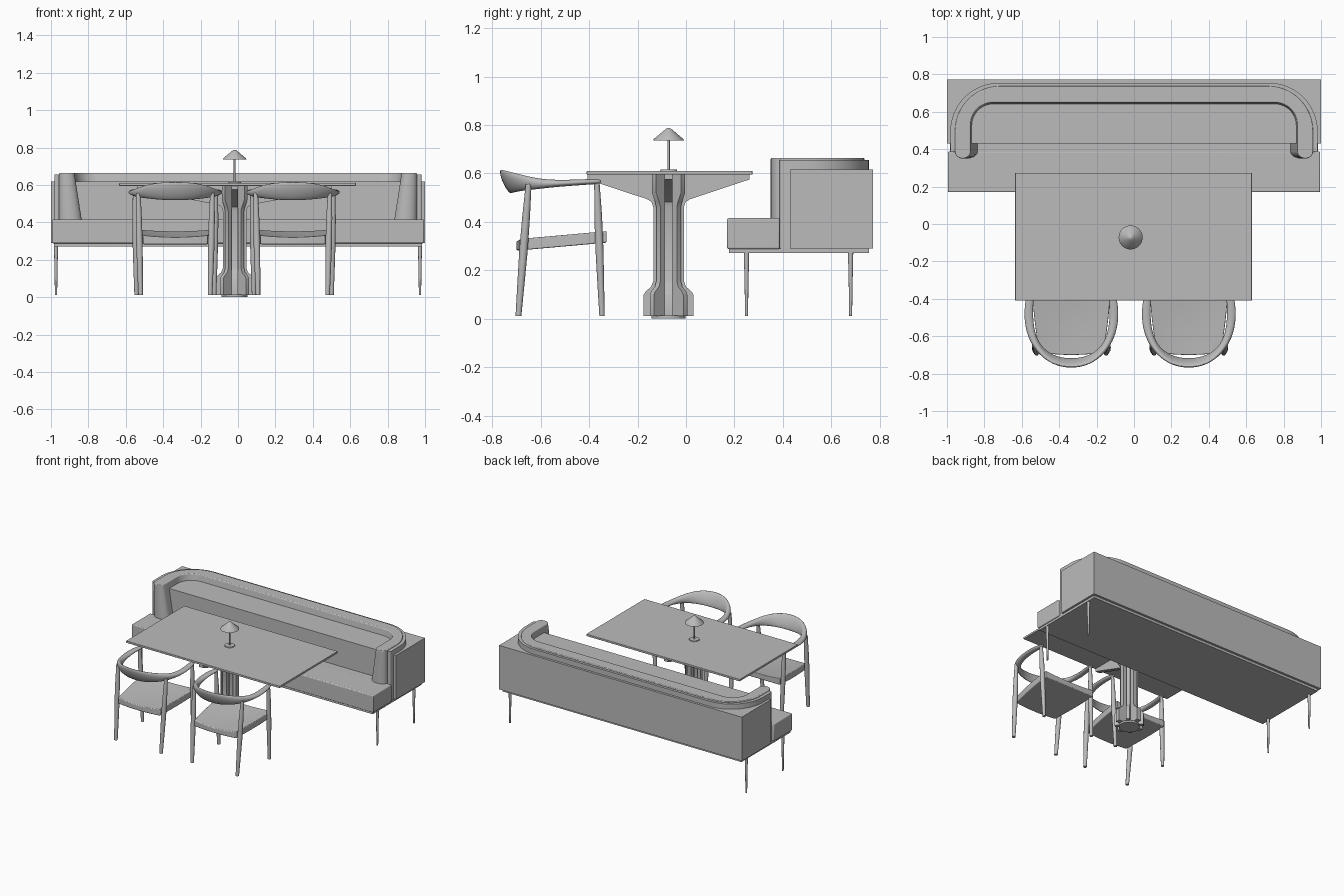
import bpy, bmesh, math
from mathutils import Vector

if "Cube" in bpy.data.objects:
    bpy.data.objects.remove(bpy.data.objects["Cube"], do_unlink=True)

GREY = (0.5, 0.5, 0.5, 1)
mat = bpy.data.materials.new("plain grey")
mat.use_nodes = True
mat.diffuse_color = GREY
mat.node_tree.nodes["Principled BSDF"].inputs["Base Color"].default_value = GREY


def make(name, bm, bevel=0, subdivide=0, angle=35):
    """Turn a bmesh into a finished, shaded object."""
    bmesh.ops.recalc_face_normals(bm, faces=bm.faces)
    me = bpy.data.meshes.new(name)
    bm.to_mesh(me)
    bm.free()
    me.materials.append(mat)
    ob = bpy.data.objects.new(name, me)
    bpy.context.collection.objects.link(ob)
    if bevel:
        m = ob.modifiers.new("bevel", "BEVEL")
        m.width, m.segments, m.limit_method = bevel, 3, "ANGLE"
    if subdivide:
        ob.modifiers.new("subdivide", "SUBSURF").levels = subdivide
    bpy.ops.object.select_all(action="DESELECT")
    ob.select_set(True)
    bpy.context.view_layer.objects.active = ob
    bpy.ops.object.shade_smooth_by_angle(angle=math.radians(angle))
    return ob


def loft(name, rings, **finish):
    """Skin a list of equal rings of points and cap both ends."""
    bm = bmesh.new()
    rows = [[bm.verts.new(p) for p in ring] for ring in rings]
    n = len(rows[0])
    for a, b in zip(rows, rows[1:]):
        for i in range(n):
            j = (i + 1) % n
            bm.faces.new((a[i], a[j], b[j], b[i]))
    bm.faces.new(rows[0][::-1])
    bm.faces.new(rows[-1])
    return make(name, bm, **finish)


def box(name, x0, x1, y0, y1, z0, z1, bevel=0):
    ring = [(x0, y0), (x1, y0), (x1, y1), (x0, y1)]
    return loft(name, [[(x, y, z) for x, y in ring] for z in (z0, z1)], bevel=bevel)


def circle(c, r, n=16):
    return [(c[0] + r * math.cos(2 * math.pi * i / n),
             c[1] + r * math.sin(2 * math.pi * i / n), c[2]) for i in range(n)]


def rod(name, a, b, radii, n=16):
    """Round rod from a to b with radii spread evenly along it."""
    a, b = Vector(a), Vector(b)
    k = len(radii) - 1
    return loft(name, [circle(a.lerp(b, i / k), r, n) for i, r in enumerate(radii)])


def arc(cx, cy, rx, ry, a0, a1, n=12):
    out = []
    for i in range(n + 1):
        t = math.radians(a0 + (a1 - a0) * i / n)
        out.append((cx + rx * math.cos(t), cy + ry * math.sin(t)))
    return out


def u_ring(z, inner, y_in, r_in, outer, y_out, r_out, front, depth):
    """U-shaped outline open to the front, with rounded arm ends."""
    half = arc(inner - r_in, y_in - r_in, r_in, r_in, 90, 0)
    half += arc((inner + outer) / 2, front + depth, (outer - inner) / 2, depth, 180, 360)
    half += arc(outer - r_out, y_out - r_out, r_out, r_out, 0, 90)
    return [(x, y, z) for x, y in half + [(-x, y) for x, y in reversed(half)]]


# Sofa bench
box("sofa_frame", -0.985, 0.985, 0.178, 0.755, 0.272, 0.29)
box("sofa_seat_front", -0.995, 0.995, 0.17, 0.387, 0.288, 0.415, bevel=0.006)
box("sofa_seat_rear", -0.95, 0.95, 0.38, 0.70, 0.288, 0.414)
box("sofa_back_box", -1, 1, 0.43, 0.772, 0.29, 0.617)
loft("sofa_backrest", [
    u_ring(0.41, 0.835, 0.61, 0.10, 0.957, 0.737, 0.24, 0.35, 0.04),
    u_ring(0.664, 0.875, 0.65, 0.12, 0.957, 0.737, 0.24, 0.35, 0.035)], bevel=0.005)
loft("sofa_backrest_shell", [
    u_ring(z, 0.955, 0.735, 0.24, 0.982, 0.755, 0.26, 0.387, 0.008)
    for z in (0.29, 0.655)])
for side in (-1, 1):
    for y in (0.25, 0.68):
        rod("sofa_leg", (side * 0.973, y, 0.012), (side * 0.973, y, 0.275), (0.006, 0.008, 0.011))

# Table
PX, PY = -0.018, -0.072
box("table_top", -0.635, 0.63, -0.41, 0.274, 0.595, 0.61, bevel=0.002)
rod("pedestal_foot_disc", (PX, PY, 0), (PX, PY, 0.014), (0.07, 0.07), 32)
rod("pedestal_core", (PX, PY, 0.01), (PX, PY, 0.595), (0.034, 0.034), 24)


def fin(angle, reach, thick, scale):
    """Vertical pedestal fin; a long reach carries it out as a table bracket."""
    low = [(0, 0.012), (0.103, 0.012), (0.103, 0.098), (0.095, 0.112), (0.072, 0.132),
           (0.063, 0.155), (0.063, 0.46), (0.07, 0.482)]
    prof = [(r * scale, z) for r, z in low]
    if reach > 0.2:
        prof += [(0.09, 0.494), (reach, 0.575), (reach, 0.596)]
    else:
        prof += [(reach, 0.52), (reach, 0.596)]
    prof.append((0, 0.596))
    d = Vector((math.cos(angle), math.sin(angle), 0))
    s = Vector((-d.y, d.x, 0)) * thick / 2
    base = Vector((PX, PY, 0))
    loft("pedestal_fin", [[base + d * r + s * k + Vector((0, 0, z)) for r, z in prof]
                          for k in (-1, 1)])


for q in range(4):
    fin(q * math.pi / 2, 0.335 if q % 2 else 0.52, 0.034, 1)
    fin((q + 0.5) * math.pi / 2, 0.085, 0.024, 0.95)

# Table lamp
rod("lamp_base", (PX, PY, 0.609), (PX, PY, 0.616), (0.036, 0.034), 24)
rod("lamp_stem", (PX, PY, 0.61), (PX, PY, 0.76), (0.005, 0.005))
loft("lamp_shade", [circle((PX, PY, z), r, 32) for z, r in
                    ((0.755, 0.02), (0.736, 0.06), (0.735, 0.064), (0.742, 0.061),
                     (0.778, 0.018), (0.785, 0.010), (0.787, 0.003))])


# Chairs, facing the table
def seat(cx):
    rows, nx = 8, 12
    bm = bmesh.new()

    def sheet(top):
        grid = []
        for j in range(rows + 1):
            v = j / rows
            half = 0.172 + 0.036 * math.sin(v * math.pi / 2)
            line = []
            for i in range(nx + 1):
                u = 2 * i / nx - 1
                y = -0.70 + 0.372 * v + 0.014 * u * u * (1 - v)
                z = 0.282 + 0.032 * v
                if top:
                    z += 0.048 - 0.016 * (1 - u * u) * (0.6 + 0.4 * math.sin(v * math.pi))
                line.append(bm.verts.new((cx + u * half, y, z)))
            grid.append(line)
        for j in range(rows):
            for i in range(nx):
                bm.faces.new((grid[j][i], grid[j][i + 1], grid[j + 1][i + 1], grid[j + 1][i]))
        return (grid[0] + [g[-1] for g in grid[1:-1]] + grid[-1][::-1]
                + [g[0] for g in reversed(grid[1:-1])])

    a, b = sheet(False), sheet(True)
    for i in range(len(a)):
        j = (i + 1) % len(a)
        bm.faces.new((a[i], a[j], b[j], b[i]))
    make("chair_seat", bm, bevel=0.005)


# Half of the curved rail: x, y, z, width, height
RAIL = [(0, -0.748, 0.567, 0.030, 0.098), (0.09, -0.732, 0.566, 0.032, 0.090),
        (0.16, -0.685, 0.563, 0.036, 0.068), (0.205, -0.62, 0.557, 0.040, 0.044),
        (0.226, -0.54, 0.558, 0.046, 0.028), (0.229, -0.46, 0.562, 0.046, 0.024),
        (0.221, -0.39, 0.566, 0.040, 0.022), (0.212, -0.348, 0.566, 0.026, 0.018)]


def rail(cx):
    path = [(-x, *rest) for x, *rest in RAIL[:0:-1]] + RAIL
    rings = []
    for i, (x, y, z, w, h) in enumerate(path):
        p, q = path[max(i - 1, 0)], path[min(i + 1, len(path) - 1)]
        t = Vector((q[0] - p[0], q[1] - p[1], 0)).normalized()
        out = Vector((t.y, -t.x, 0))
        lean = 0.45 * max(0, (h - 0.03) / 0.07)
        ring = []
        for k in range(12):
            a = 2 * math.pi * k / 12
            up = math.sin(a) * h * 0.53
            ring.append(Vector((cx + x, y, z + up)) + out * (math.cos(a) * w * 0.53 + up * lean))
        rings.append(ring)
    loft("chair_arm_and_back_rail", rings, subdivide=2, angle=60)


for cx in (-0.335, 0.293):
    seat(cx)
    rail(cx)
    for s in (-1, 1):
        rod("chair_front_leg", (cx + s * 0.208, -0.347, 0.012), (cx + s * 0.216, -0.368, 0.562),
            (0.011, 0.014, 0.0165, 0.016, 0.011))
        rod("chair_back_leg", (cx + s * 0.186, -0.692, 0.012), (cx + s * 0.198, -0.65, 0.556),
            (0.012, 0.015, 0.0175, 0.016, 0.012))
